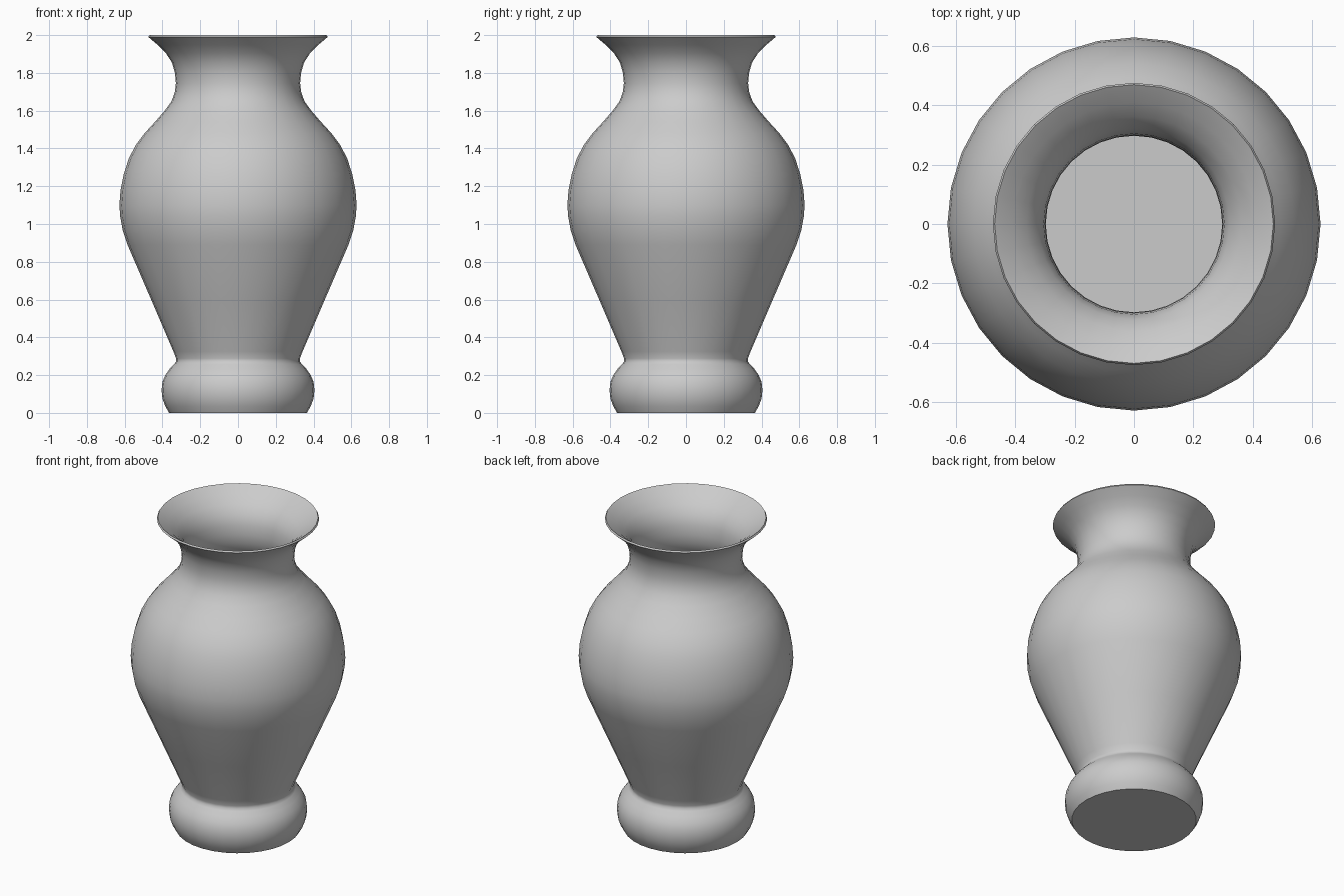
import bpy, bmesh, math
from mathutils import Matrix

SEGMENTS = 32

# Outer wall, foot to rim (radius, height)
outer = [(0.365, 0), (0.385, 0.035), (0.4, 0.075), (0.405, 0.12), (0.4, 0.165),
         (0.385, 0.2), (0.362, 0.233), (0.338, 0.258), (0.328, 0.272), (0.328, 0.288),
         (0.342, 0.325), (0.46, 0.6), (0.585, 0.89), (0.61, 0.965), (0.624, 1.04),
         (0.628, 1.1), (0.622, 1.18), (0.605, 1.265), (0.577, 1.35), (0.54, 1.42),
         (0.495, 1.48), (0.44, 1.54), (0.388, 1.6), (0.352, 1.65), (0.334, 1.7),
         (0.329, 1.745), (0.334, 1.8), (0.35, 1.855), (0.382, 1.905), (0.425, 1.948),
         (0.475, 1.99)]

# Inner wall, rim to floor
inner = [(0.469, 2.0), (0.41, 1.96), (0.362, 1.915), (0.322, 1.865), (0.304, 1.805),
         (0.299, 1.745), (0.305, 1.69), (0.326, 1.635), (0.364, 1.582), (0.418, 1.52),
         (0.474, 1.458), (0.516, 1.402), (0.549, 1.338), (0.576, 1.257), (0.592, 1.178),
         (0.598, 1.1), (0.594, 1.042), (0.581, 0.973), (0.557, 0.9), (0.432, 0.612),
         (0.314, 0.336), (0.297, 0.29), (0.298, 0.265), (0.318, 0.237), (0.34, 0.212),
         (0.36, 0.182), (0.371, 0.15), (0.375, 0.12), (0.371, 0.085), (0.345, 0.03)]

# Vase: revolve the wall profile and cap the foot and the inner floor
bm = bmesh.new()
rings = []
for r, z in outer + inner:
    rings.append([bm.verts.new((r * math.cos(a), r * math.sin(a), z))
                  for a in (2 * math.pi * i / SEGMENTS for i in range(SEGMENTS))])
for lower, upper in zip(rings, rings[1:]):
    for i in range(SEGMENTS):
        j = (i + 1) % SEGMENTS
        bm.faces.new((lower[i], lower[j], upper[j], upper[i]))
bm.faces.new(rings[0][::-1])
bm.faces.new(rings[-1])
bmesh.ops.recalc_face_normals(bm, faces=bm.faces)

mesh = bpy.data.meshes.new("vase")
bm.to_mesh(mesh)
bm.free()
vase = bpy.data.objects.new("vase", mesh)
bpy.context.collection.objects.link(vase)

# Smooth walls with crisp rim and foot edges
bpy.context.view_layer.objects.active = vase
vase.select_set(True)
bpy.ops.object.shade_smooth_by_angle(angle=math.radians(45))
